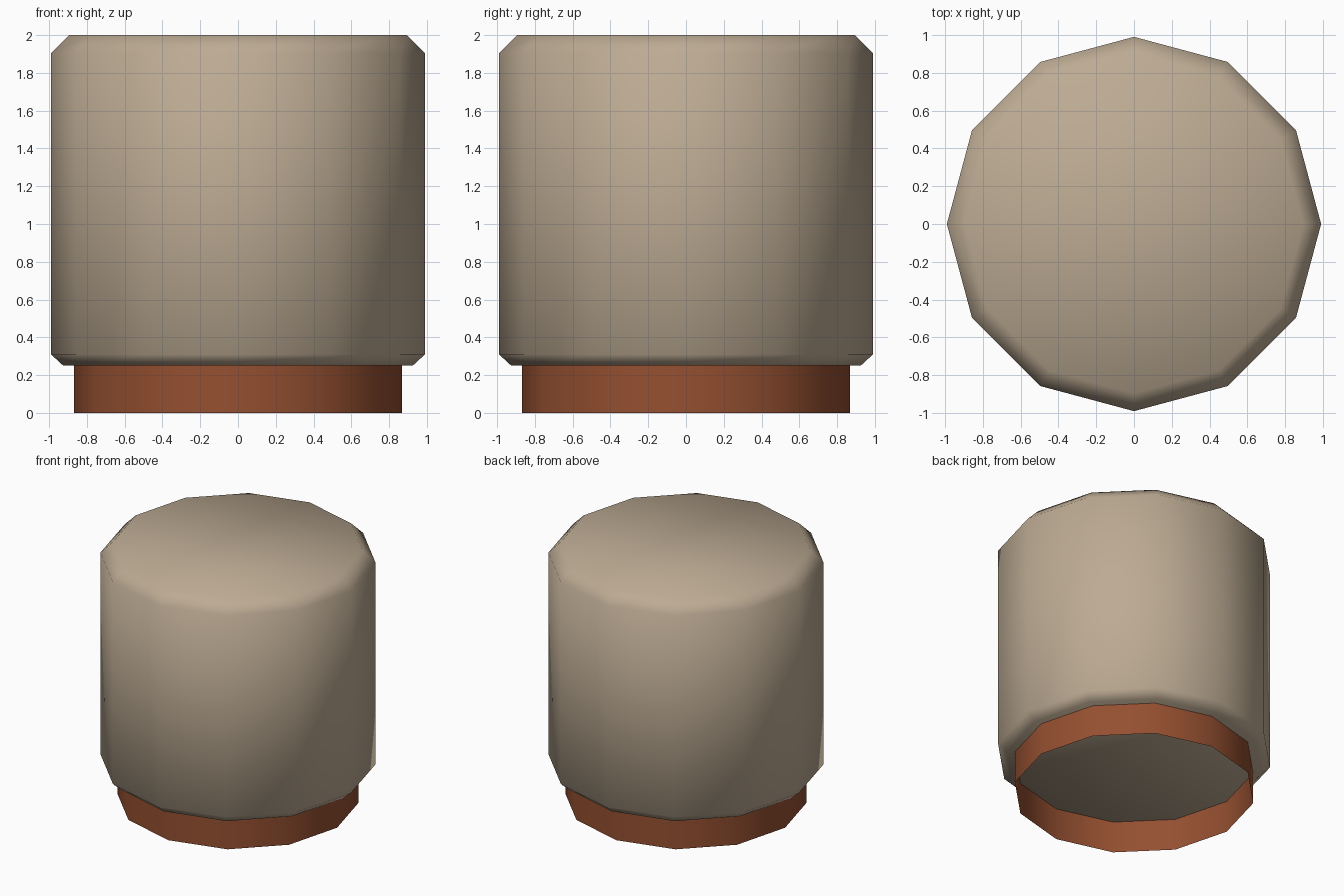
import bpy, bmesh, math

if "Cube" in bpy.data.objects:
    bpy.data.objects.remove(bpy.data.objects["Cube"])

SIDES = 12

def material(name, rgb):
    m = bpy.data.materials.new(name)
    m.diffuse_color = (*rgb, 1)
    m.use_nodes = True
    m.node_tree.nodes["Principled BSDF"].inputs["Base Color"].default_value = m.diffuse_color
    return m

def lathe(name, profile, mat, caps):
    """Spin (radius, z) points into a twelve-sided shell, optionally capped."""
    bm = bmesh.new()
    rings = [[bm.verts.new((r * math.cos(math.tau * i / SIDES),
                            r * math.sin(math.tau * i / SIDES), z))
              for i in range(SIDES)] for r, z in profile]
    for low, high in zip(rings, rings[1:]):
        for i in range(SIDES):
            j = (i + 1) % SIDES
            bm.faces.new((low[i], low[j], high[j], high[i]))
    if caps:
        bm.faces.new(rings[0][::-1])
        bm.faces.new(rings[-1])
    for f in bm.faces:
        f.smooth = True
    mesh = bpy.data.meshes.new(name)
    bm.to_mesh(mesh)
    bm.free()
    mesh.materials.append(mat)
    ob = bpy.data.objects.new(name, mesh)
    bpy.context.collection.objects.link(ob)
    return ob

beige = material("warm beige", (0.51, 0.41, 0.295))
brown = material("rust brown", (0.30, 0.08, 0.03))

# Closed body with chamfered bottom and top edges
lathe("body", [(0.925, 0.25), (0.99, 0.31), (0.99, 1.905), (0.895, 2.0)], beige, True)

# Thin open collar under the body
lathe("bottom_collar", [(0.867, 0.0), (0.867, 0.25)], brown, False)
